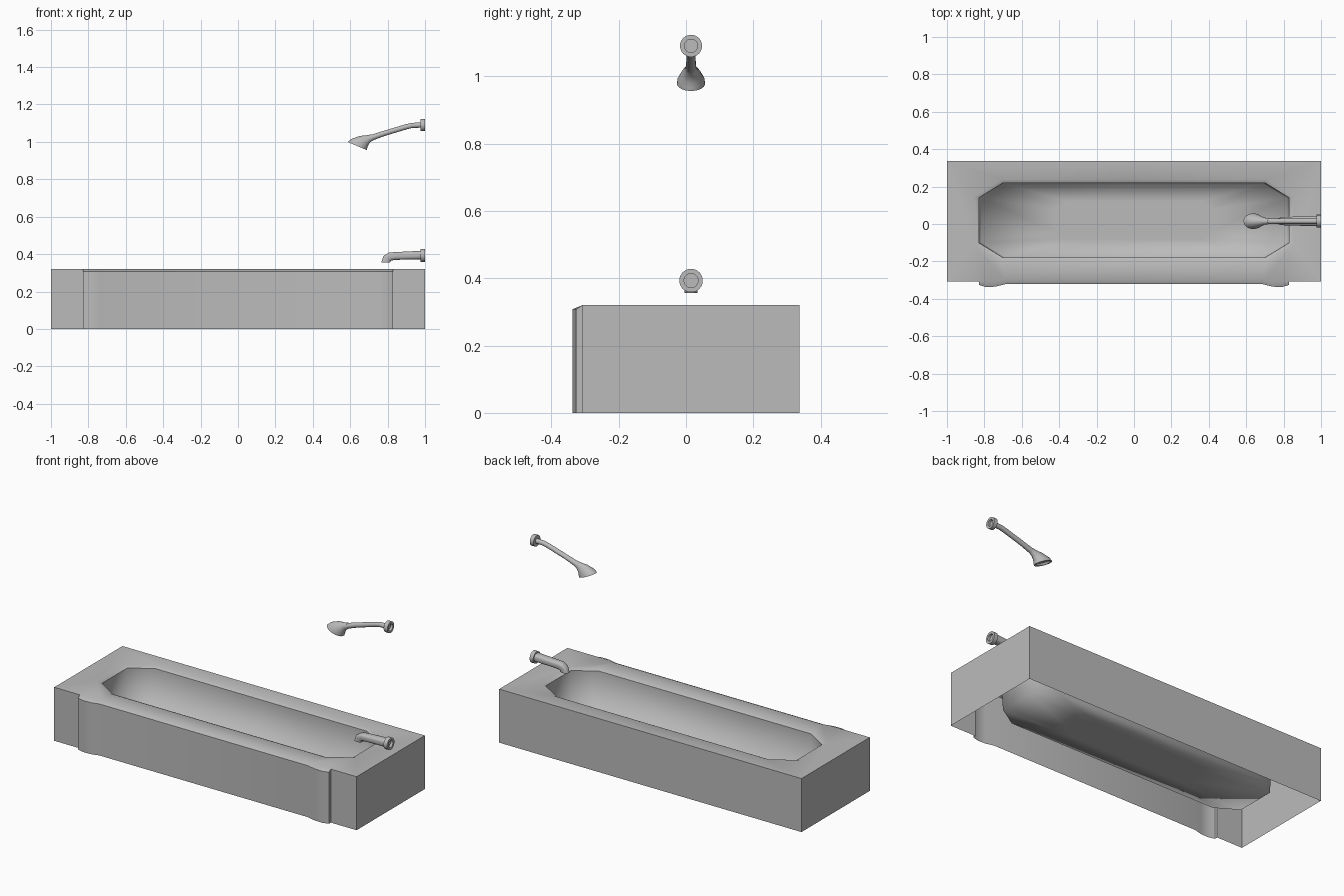
import bpy, bmesh, math

cube = bpy.data.objects.get("Cube")
if cube:
    bpy.data.objects.remove(cube)

grey = bpy.data.materials.new("plain_grey")
grey.use_nodes = True
colour = (0.5, 0.5, 0.5, 1)
grey.diffuse_color = colour
grey.node_tree.nodes["Principled BSDF"].inputs["Base Color"].default_value = colour


def finish(name, bm, angle, mirror=False):
    """Turn a bmesh into a shaded object, mirrored across x if asked."""
    bmesh.ops.recalc_face_normals(bm, faces=bm.faces)
    mesh = bpy.data.meshes.new(name)
    bm.to_mesh(mesh)
    bm.free()
    mesh.materials.append(grey)
    obj = bpy.data.objects.new(name, mesh)
    bpy.context.collection.objects.link(obj)
    if mirror:
        obj.modifiers.new("Mirror", 'MIRROR')
    bpy.ops.object.select_all(action='DESELECT')
    obj.select_set(True)
    bpy.context.view_layer.objects.active = obj
    bpy.ops.object.shade_smooth_by_angle(angle=math.radians(angle))
    return obj


def flip_if_down(bm, z):
    """Open sheets: make the level faces at height z look upward."""
    bm.normal_update()
    level = [f for f in bm.faces if abs(f.normal.z) > 0.99
             and abs(f.calc_center_median().z - z) < 0.001]
    if level and level[0].normal.z < 0:
        bmesh.ops.reverse_faces(bm, faces=bm.faces)


def strip(bm, first, second):
    for i in range(len(first) - 1):
        bm.faces.new((first[i], first[i + 1], second[i + 1], second[i]))


RIM, LIP, FLOOR = 0.32, 0.31, 0.07
OCTAGON = [(0, 0.22), (0.70, 0.22), (0.83, 0.14),
           (0.83, -0.10), (0.70, -0.18), (0, -0.18)]

# Tub surround: open-bottomed box with a rounded front apron
bm = bmesh.new()


def row(points, z):
    return [bm.verts.new((x, y, z)) for x, y in points]


box = row([(0, 0.337), (1, 0.337), (1, -0.308), (0.83, -0.308)], RIM)
apron = row([(0.83, -0.326), (0.79, -0.337), (0.74, -0.335),
             (0.69, -0.322), (0, -0.322)], 0.308)
crest = row([(0.79, -0.308), (0.74, -0.306), (0.69, -0.298), (0, -0.298)], RIM)
lip = row([(0, 0.238), (0.71, 0.238), (0.855, 0.15),
           (0.855, -0.11), (0.71, -0.20), (0, -0.20)], RIM)
hole = row(OCTAGON, LIP)
edge = box + apron
foot = row([v.co.xy for v in edge], 0)
b, r, p = box, crest, lip
for face in ((b[0], b[1], p[1], p[0]), (b[1], p[2], p[1]),
             (b[1], b[2], p[3], p[2]), (b[2], b[3], p[3]),
             (b[3], r[0], r[1], r[2], p[4], p[3]), (r[2], r[3], p[5], p[4])):
    bm.faces.new(face)
strip(bm, lip, hole)
strip(bm, apron, [b[3]] + crest)
strip(bm, edge, foot)
finish("tub_surround", bm, 50, mirror=True)

# Basin: straight-sided octagonal well with a smooth floor
bm = bmesh.new()


def ring(scale, z):
    return row([(x * scale, 0.02 + (y - 0.02) * scale) for x, y in OCTAGON], z)


rings = [ring(1, LIP), ring(0.985, FLOOR), ring(0.5, FLOOR)]
for upper, lower in zip(rings, rings[1:]):
    strip(bm, upper, lower)
bm.faces.new(rings[-1])
basin = finish("basin", bm, 180, mirror=True)
bm = bmesh.new()
bm.from_mesh(basin.data)
flip_if_down(bm, FLOOR)
bm.to_mesh(basin.data)
bm.free()


def loft(name, sections, sides=20, power=1.0, angle=45):
    """Skin sections (x, z, tilt, radius in xz, radius in y) and cap both ends."""
    bm = bmesh.new()
    loops = []
    for x, z, tilt, rad, rad_y in sections:
        t = math.radians(tilt)
        loop = []
        for i in range(sides):
            a = 2 * math.pi * (i + 0.5) / sides
            c, s = (math.copysign(abs(f(a)) ** power, f(a))
                    for f in (math.cos, math.sin))
            loop.append(bm.verts.new((x + rad * c * math.cos(t),
                                      0.015 + rad_y * s,
                                      z + rad * c * math.sin(t))))
        loops.append(loop)
    for one, two in zip(loops, loops[1:]):
        strip(bm, one + one[:1], two + two[:1])
    bm.faces.new(loops[0])
    bm.faces.new(loops[-1])
    return finish(name, bm, angle)


def wall_flange(name, z, radius):
    """Round wall plate with a recess in its back."""
    loft(name, [(x, z, -90, k * radius, k * radius) for x, k in
                ((0.985, 0.6), (1, 0.6), (1, 1), (0.976, 1), (0.976, 0.4))])


# Tub spout
wall_flange("spout_flange", 0.393, 0.035)
loft("tub_spout", [
    (0.98, 0.395, -90, 0.023, 0.026), (0.84, 0.390, -90, 0.021, 0.024),
    (0.815, 0.387, -70, 0.023, 0.023), (0.798, 0.378, -30, 0.024, 0.021),
    (0.790, 0.356, 0, 0.024, 0.019), (0.790, 0.356, 0, 0.018, 0.014),
    (0.792, 0.368, 0, 0.016, 0.012)], sides=16, power=0.7)

# Shower arm and flared head
wall_flange("shower_flange", 1.09, 0.033)
loft("shower_arm", [
    (0.98, 1.09, -90, 0.014, 0.014), (0.93, 1.088, -82, 0.014, 0.014),
    (0.90, 1.081, -73, 0.014, 0.014), (0.78, 1.045, -72, 0.014, 0.014),
    (0.71, 1.021, -68, 0.016, 0.016)])
loft("shower_head", [
    (0.72, 1.025, -70, 0.016, 0.016), (0.698, 1.017, -64, 0.021, 0.019),
    (0.672, 1.005, -50, 0.035, 0.029), (0.648, 0.990, -30, 0.050, 0.040),
    (0.637, 0.978, -23, 0.056, 0.042), (0.637, 0.978, -23, 0.046, 0.034),
    (0.642, 0.988, -23, 0.040, 0.030)])
